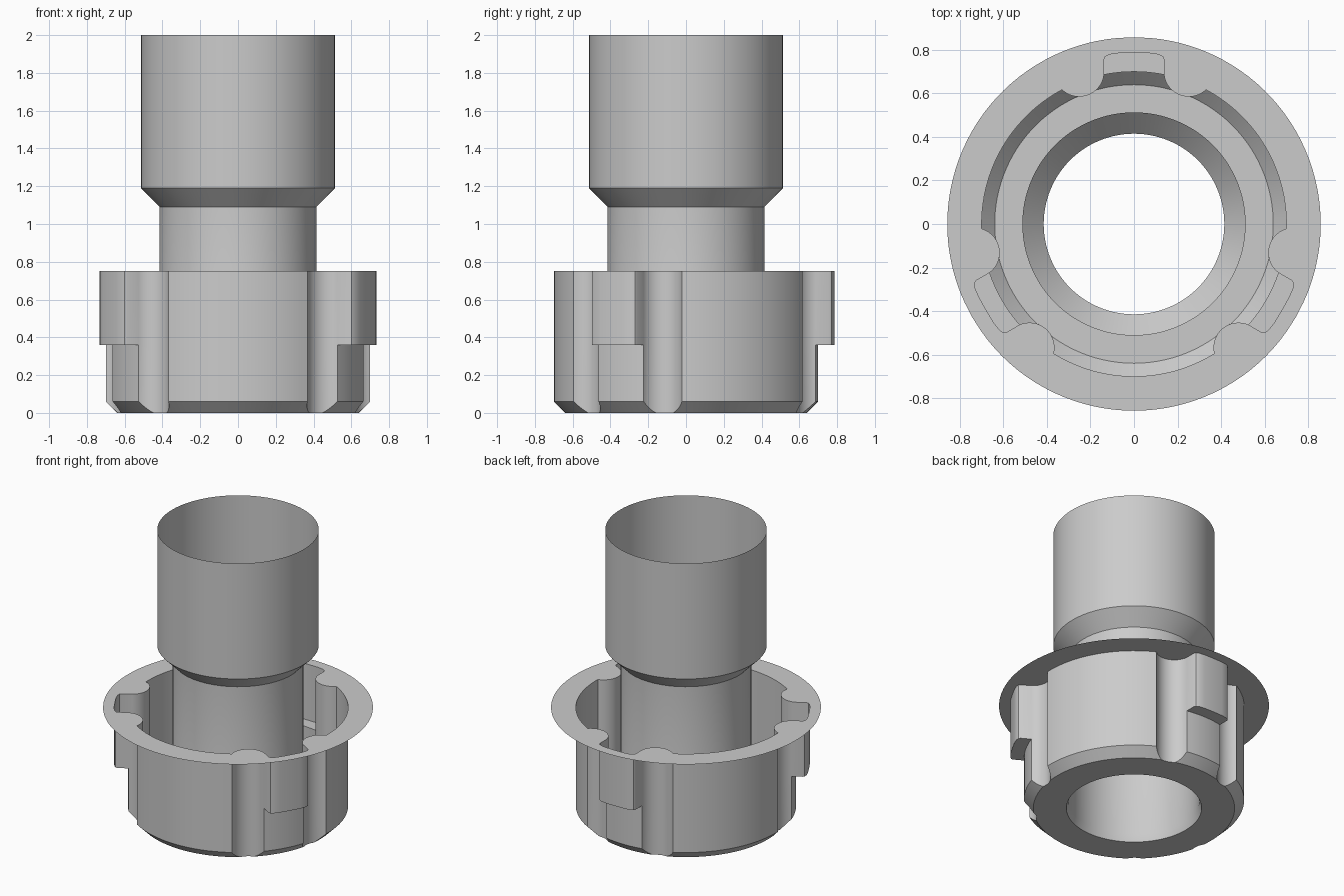
import bpy, bmesh
from math import sin, cos, pi, radians, atan2, acos, hypot

cube = bpy.data.objects.get("Cube")
if cube:
    bpy.data.objects.remove(cube, do_unlink=True)

grey = bpy.data.materials.new("plain grey")
grey.use_nodes = True
COLOUR = (0.6, 0.6, 0.6, 1)
grey.diffuse_color = COLOUR
grey.node_tree.nodes["Principled BSDF"].inputs["Base Color"].default_value = COLOUR

WALL_R = 0.70                 # main collar wall
FLOOR_R = 0.64                # foot of the chamfer
LEDGE_Z, RIM_Z = 0.36, 0.752
GROOVE_U, GROOVE_V, GROOVE_R = 0.252, 0.70, 0.115


def loft(name, rings):
    """Skin closed rings of equal length, merging points that coincide."""
    bm = bmesh.new()
    loops = [[bm.verts.new(p) for p in ring] for ring in rings]
    for low, high in zip(loops, loops[1:]):
        n = len(low)
        for i in range(n):
            j = (i + 1) % n
            bm.faces.new((low[i], low[j], high[j], high[i]))
    bmesh.ops.remove_doubles(bm, verts=bm.verts, dist=0.0001)
    mesh = bpy.data.meshes.new(name)
    bm.to_mesh(mesh)
    bm.free()
    mesh.materials.append(grey)
    obj = bpy.data.objects.new(name, mesh)
    bpy.context.collection.objects.link(obj)
    bpy.ops.object.select_all(action='DESELECT')
    obj.select_set(True)
    bpy.context.view_layer.objects.active = obj
    bpy.ops.object.shade_smooth_by_angle(angle=radians(28))
    return obj


def circle(r, z, n=128):
    return [(r * cos(2 * pi * i / n), r * sin(2 * pi * i / n), z) for i in range(n)]


def half_sector(raised):
    """Outline from the middle of a tab (0 deg) to the middle of a wall (60 deg)."""
    dist, phi = hypot(GROOVE_U, GROOVE_V), atan2(GROOVE_U, GROOVE_V)
    spread = acos((dist**2 + WALL_R**2 - GROOVE_R**2) / (2 * dist * WALL_R))
    start, end = phi - spread, phi + spread
    on_wall = lambda a: (WALL_R * sin(a), WALL_R * cos(a))
    corner = on_wall(start)
    if raised:
        tab = [(0, 0.786), (0.07, 0.785), (0.112, 0.779), (0.132, 0.769), (corner[0], 0.757)]
    else:
        tab = [on_wall(start * k / 4) for k in range(5)]
    first, last = [atan2(v - GROOVE_V, u - GROOVE_U) % (2 * pi)
                   for u, v in (corner, on_wall(end))]
    angles = [first + (last - first) * k / 16 for k in range(17)]
    groove = [(GROOVE_U + GROOVE_R * cos(a), GROOVE_V + GROOVE_R * sin(a)) for a in angles]
    wall = [on_wall(end + (pi / 3 - end) * k / 10) for k in range(1, 11)]
    return tab + groove + wall


def outline(raised):
    """Three mirrored sectors, counter-clockwise, tabs at 90, 210 and 330 degrees."""
    half = half_sector(raised)
    sector = [(-u, v) for u, v in half] + half[-2:0:-1]
    sector = [(-u, v) for u, v in half[:0:-1]] + half[:-1]
    points = []
    for k in range(3):
        a = -2 * pi * k / 3
        points += [(u * cos(a) - v * sin(a), u * sin(a) + v * cos(a)) for u, v in sector]
    return points[::-1]


def at(points, z):
    return [(x, y, z) for x, y in points]


def scaled(points, r, z):
    return [(x * r / hypot(x, y), y * r / hypot(x, y), z) for x, y in points]


lower, upper = outline(False), outline(True)

# Collar: floor, chamfer that fades into the grooves, walls, tab ledges
foot = [(x * min(1, FLOOR_R / hypot(x, y)), y * min(1, FLOOR_R / hypot(x, y)), 0)
        for x, y in lower]
chamfer = [(x, y, max(0, hypot(x, y) - FLOOR_R)) for x, y in lower]
loft("collar", [scaled(lower, 0.43, 0), foot, chamfer, at(lower, LEDGE_Z),
                at(upper, LEDGE_Z), at(upper, RIM_Z)])

# Flat rim plate around the collar mouth
loft("rim_flange", [scaled(upper, 0.858, RIM_Z), at(upper, RIM_Z)])

# Stepped centre tube with a flared lower lip
PROFILE = [(0.43, 0), (0.415, 0.05), (0.415, 1.09), (0.513, 1.19), (0.513, 2)]
loft("centre_tube", [circle(r, z) for r, z in PROFILE])
